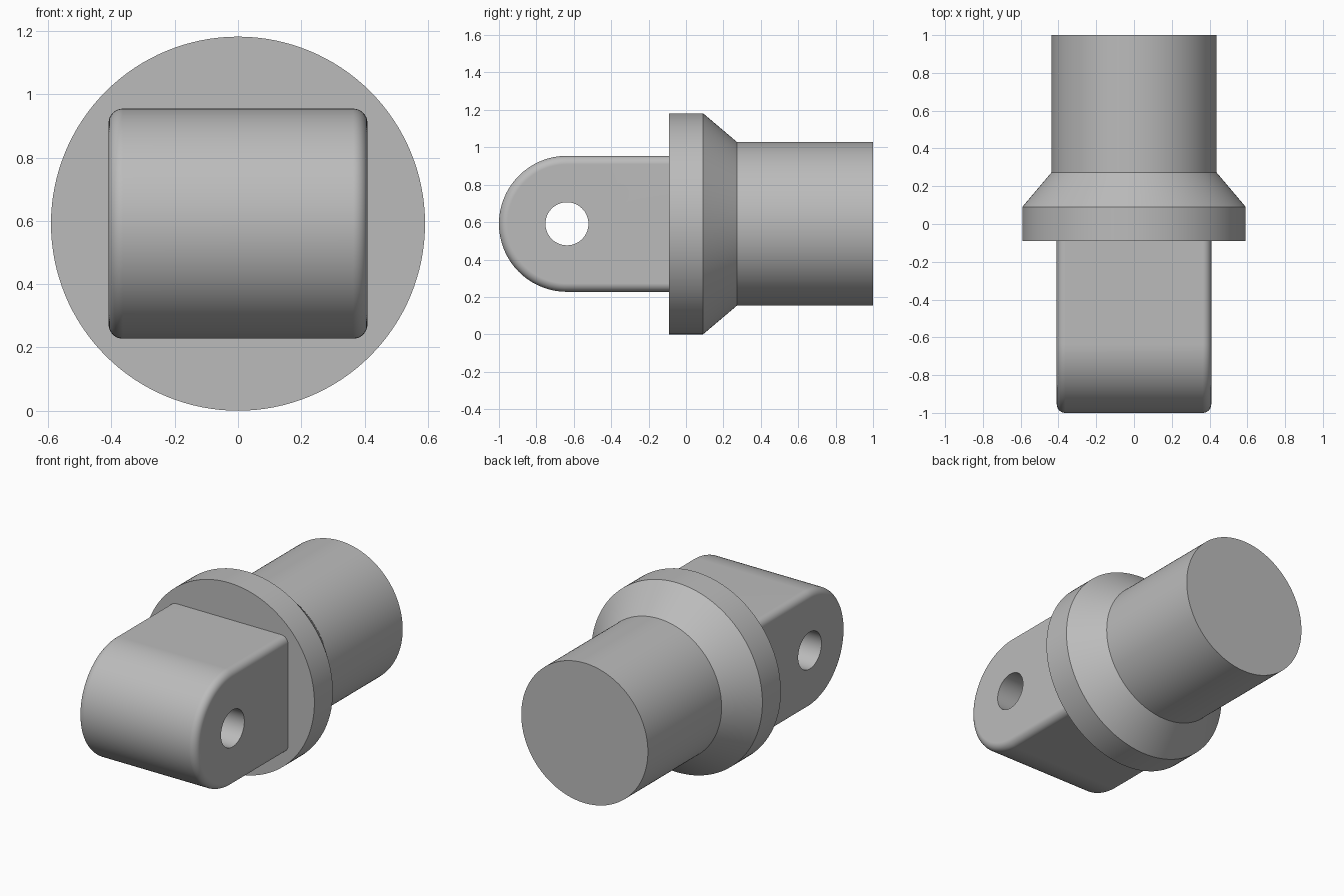
import bpy, bmesh, math

if "Cube" in bpy.data.objects:
    bpy.data.objects.remove(bpy.data.objects["Cube"])

CZ = 0.591            # height of the shaft axis
SEG = 128             # sides of the turned body

grey = bpy.data.materials.new("plain grey")
grey.diffuse_color = (0.5, 0.5, 0.5, 1)
grey.use_nodes = True
grey.node_tree.nodes["Principled BSDF"].inputs["Base Color"].default_value = grey.diffuse_color


def make_object(name, bm):
    bmesh.ops.recalc_face_normals(bm, faces=bm.faces[:])
    mesh = bpy.data.meshes.new(name)
    bm.to_mesh(mesh)
    bm.free()
    mesh.materials.append(grey)
    obj = bpy.data.objects.new(name, mesh)
    bpy.context.collection.objects.link(obj)
    return obj


def loft(name, loops):
    """Skin a row of closed point loops and cap both ends."""
    bm = bmesh.new()
    rings = [[bm.verts.new(p) for p in loop] for loop in loops]
    n = len(rings[0])
    for a, b in zip(rings, rings[1:]):
        for i in range(n):
            j = (i + 1) % n
            bm.faces.new((a[i], a[j], b[j], b[i]))
    bm.faces.new(rings[0])
    bm.faces.new(rings[-1])
    return make_object(name, bm)


def activate(obj):
    bpy.ops.object.select_all(action='DESELECT')
    obj.select_set(True)
    bpy.context.view_layer.objects.active = obj


def smooth(obj):
    activate(obj)
    bpy.ops.object.shade_smooth_by_angle(angle=math.radians(30))
    mod = obj.modifiers.new("even_normals", 'WEIGHTED_NORMAL')
    mod.keep_sharp = True


def circle(r, n):
    return [(r * math.cos(2 * math.pi * i / n), r * math.sin(2 * math.pi * i / n))
            for i in range(n)]


# Turned body: flange, cone and shaft along y
profile = [(-0.091, 0.591), (0.091, 0.591), (0.273, 0.437), (1.0, 0.437)]
body = loft("flanged_shaft",
            [[(u, y, CZ + v) for u, v in circle(r, SEG)] for y, r in profile])

# Round-nosed lug with filleted side edges
HALF_W, R, NOSE_Y, FILLET, STEPS = 0.409, 0.3635, -0.6365, 0.045, 8


def lug_loop(x, r):
    pts = [(x, -0.085, CZ + r)]
    for i in range(65):
        a = math.pi / 2 + math.pi * i / 64
        pts.append((x, NOSE_Y + r * math.cos(a), CZ + r * math.sin(a)))
    pts.append((x, -0.085, CZ - r))
    return pts


half = []
for i in range(STEPS + 1):
    a = math.pi / 2 * i / STEPS
    half.append((HALF_W - FILLET * (1 - math.sin(a)), R - FILLET * (1 - math.cos(a))))
stations = [(-x, r) for x, r in reversed(half)] + half
lug = loft("lug", [lug_loop(x, r) for x, r in stations])

# Pin hole through the lug
cutter = loft("pin_hole_cutter",
              [[(x, NOSE_Y + u, CZ + v) for u, v in circle(0.115, 64)] for x in (-0.6, 0.6)])
cutter.hide_render = True
cut = lug.modifiers.new("pin_hole", 'BOOLEAN')
cut.operation = 'DIFFERENCE'
cut.solver = 'EXACT'
cut.object = cutter
activate(lug)
bpy.ops.object.modifier_apply(modifier=cut.name)
bpy.data.objects.remove(cutter)

for part in (body, lug):
    smooth(part)
